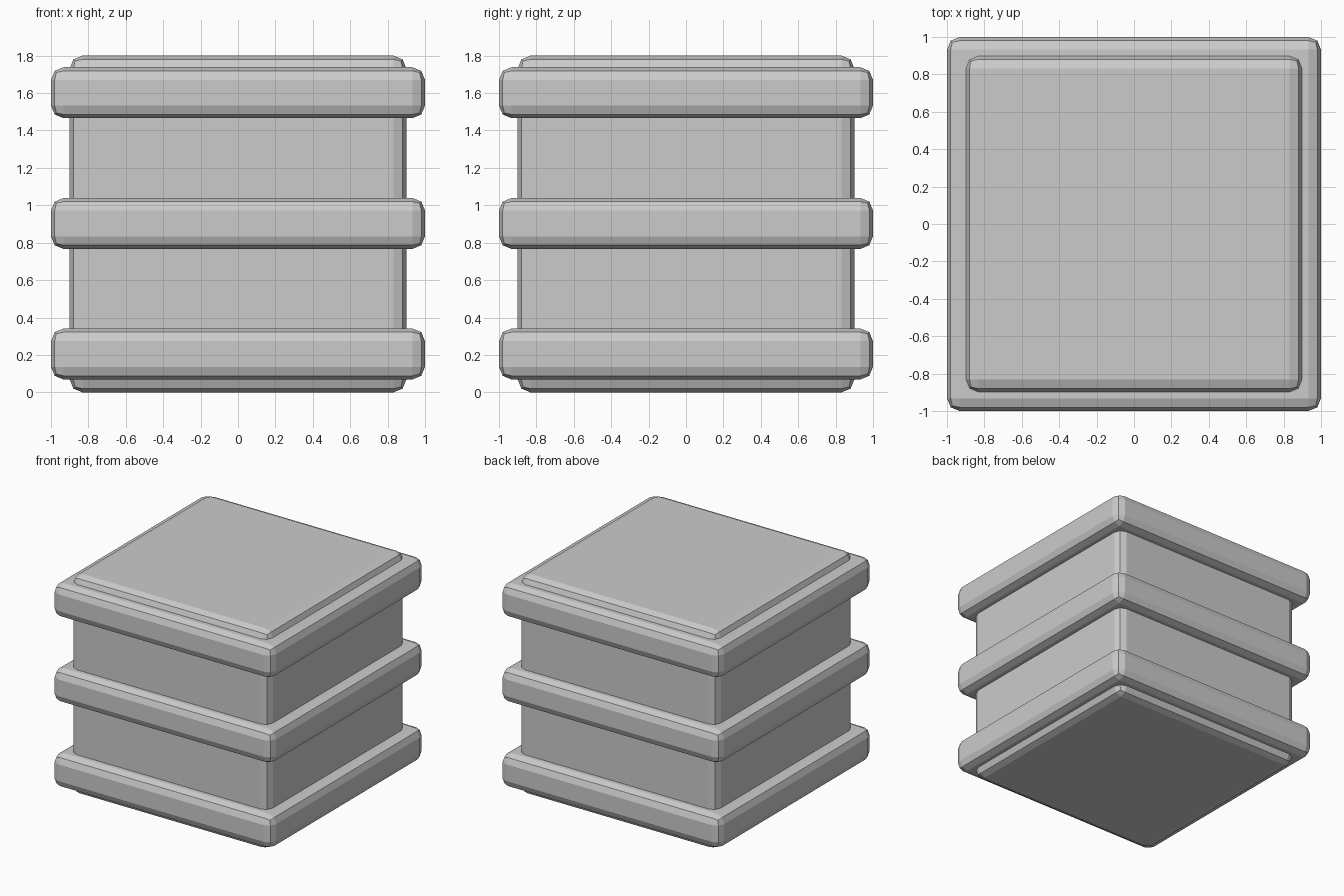
import bpy

if "Cube" in bpy.data.objects:
    bpy.data.objects.remove(bpy.data.objects["Cube"])


def bevelled_block(name, width, height, z_centre, bevel=0.068):
    bpy.ops.mesh.primitive_cube_add(size=1, location=(0, 0, z_centre))
    obj = bpy.context.object
    obj.name = name
    obj.scale = (width, width, height)
    bpy.ops.object.transform_apply(location=False, rotation=False, scale=True)
    mod = obj.modifiers.new("rounded_edges", 'BEVEL')
    mod.width = bevel
    mod.segments = 2
    mod.limit_method = 'ANGLE'
    return obj


# Central block, full height
bevelled_block("core_block", 1.8, 1.8, 0.9)

# Three wider bands around the block
for name, z in (("lower_band", 0.205), ("middle_band", 0.903), ("upper_band", 1.602)):
    bevelled_block(name, 2.0, 0.273, z)
